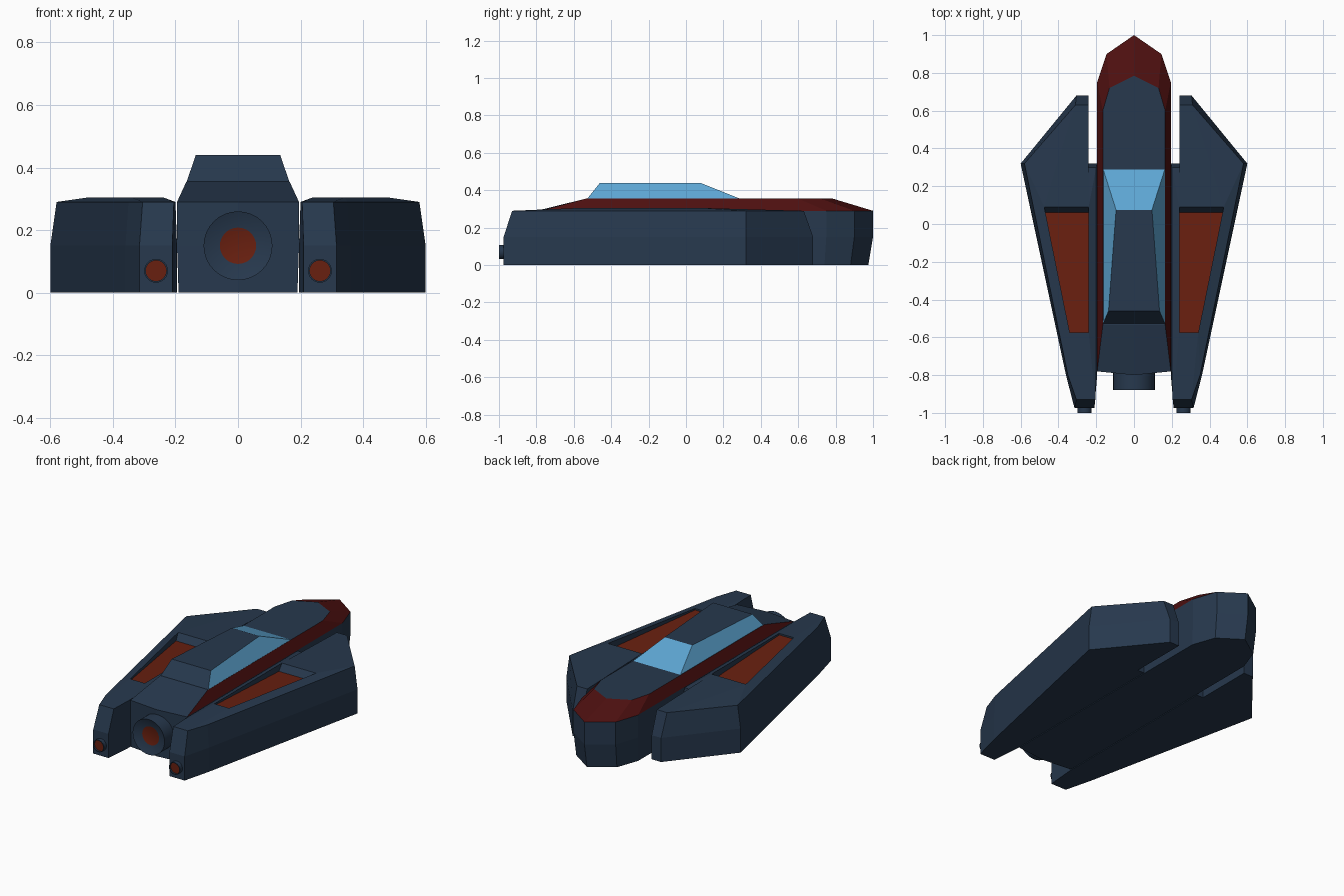
import bpy, bmesh, math
from mathutils import Vector

if "Cube" in bpy.data.objects:
    bpy.data.objects.remove(bpy.data.objects["Cube"])


def material(name, rgb):
    m = bpy.data.materials.new(name)
    m.diffuse_color = (*rgb, 1)
    m.use_nodes = True
    m.node_tree.nodes["Principled BSDF"].inputs["Base Color"].default_value = m.diffuse_color
    return m


NAVY = material("navy_paint", (0.02, 0.04, 0.075))
MAROON = material("maroon_paint", (0.075, 0.005, 0.005))
RUST = material("rust_red", (0.14, 0.014, 0.005))
GLASS = material("blue_glass", (0.11, 0.38, 0.65))


def finish(name, bm, mats, mirror=False):
    bmesh.ops.recalc_face_normals(bm, faces=bm.faces[:])
    mesh = bpy.data.meshes.new(name)
    bm.to_mesh(mesh)
    bm.free()
    for m in mats:
        mesh.materials.append(m)
    ob = bpy.data.objects.new(name, mesh)
    bpy.context.collection.objects.link(ob)
    if mirror:
        ob.modifiers.new("mirror", "MIRROR")
    return ob


def ring(bm, outline, z):
    return [bm.verts.new((x, y, z)) for x, y in outline]


def bridge(bm, a, b, mat=lambda i: 0):
    n = len(a)
    for i in range(n):
        j = (i + 1) % n
        bm.faces.new((a[i], a[j], b[j], b[i])).material_index = mat(i)


def symmetric(half):
    # half outline runs from the nose (x=0) to the tail (x=0)
    return half + [(-x, y) for x, y in half[-2:0:-1]]


# fuselage: lower hull, red shoulder band, flat deck
bm = bmesh.new()
side = symmetric([(0, 1), (.145, .9), (.195, .75), (.195, -.78), (0, -.8)])
keel = symmetric([(0, .975), (.14, .88), (.19, .74), (.19, -.78), (0, -.8)])
deck = symmetric([(0, .785), (.13, .72), (.165, .6), (.165, -.535), (0, -.535)])
rings = [ring(bm, o, z) for o, z in ((keel, 0), (side, .15), (side, .29), (deck, .355))]
bm.faces.new(rings[0])
bridge(bm, rings[0], rings[1])
bridge(bm, rings[1], rings[2])
bridge(bm, rings[2], rings[3], lambda i: 0 if i in (3, 4) else 1)
bm.faces.new(rings[3])
finish("fuselage", bm, [NAVY, MAROON])

# canopy: glass front and sides, painted roof and back
bm = bmesh.new()
low = ring(bm, [(-.165, .295), (.165, .295), (.165, -.53), (-.165, -.53)], .352)
high = ring(bm, [(-.095, .075), (.095, .075), (.135, -.46), (-.135, -.46)], .44)
bridge(bm, low, high, lambda i: 0 if i == 2 else 1)
bm.faces.new(high)
bm.faces.new(low)
finish("canopy", bm, [NAVY, GLASS])

# wing pods with a sunken red panel in the top
bm = bmesh.new()
wall = [(.24, .32), (.24, .68), (.305, .68), (.6, .32), (.36, -.8),
        (.315, -.975), (.21, -.975), (.195, -.8), (.195, .32)]
edge = [(.24, .30), (.24, .63), (.31, .63), (.58, .32), (.35, -.8),
        (.305, -.93), (.205, -.93), (.2, -.78), (.2, .30)]
a, b, c = ring(bm, wall, 0), ring(bm, wall, .15), ring(bm, edge, .29)
bm.faces.new(a)
bridge(bm, a, b)
bridge(bm, b, c)
rim = ring(bm, [(.24, .09), (.475, .09), (.34, -.575), (.24, -.575)], .305)
nearest = [0, 0, 1, 1, 2, 2, 3, 3, 0]
for i in range(9):
    j = (i + 1) % 9
    p, q = nearest[i], nearest[j]
    corner = [rim[q]] if p == q else [rim[q], rim[p]]
    bm.faces.new([c[i], c[j]] + corner)
floor = ring(bm, [(.24, .06), (.469, .06), (.34, -.575), (.24, -.575)], .265)
for v in floor[2:]:
    v.co.z = .295
bridge(bm, rim, floor)
bm.faces.new(floor).material_index = 1
finish("wing_pods", bm, [NAVY, RUST], mirror=True)


def nozzle(name, x, z, profile, glow_mat, segments, mirror=False):
    # lathe (radius, y) profile around the y axis, closed by a glowing disc
    bm = bmesh.new()
    loops = []
    for r, y in profile:
        loops.append([bm.verts.new(Vector((x + r * math.cos(t), y, z + r * math.sin(t))))
                      for t in (2 * math.pi * k / segments for k in range(segments))])
    for p, q in zip(loops, loops[1:]):
        bridge(bm, p, q)
    bm.faces.new(loops[0])
    bm.faces.new(loops[-1]).material_index = 1
    ob = finish(name, bm, [NAVY, glow_mat], mirror)
    bpy.context.view_layer.objects.active = ob
    ob.select_set(True)
    bpy.ops.object.shade_smooth_by_angle(angle=math.radians(30))
    ob.select_set(False)


# main engine and the two small pod thrusters
nozzle("main_engine", 0, .15, [(.11, -.78), (.11, -.88), (.058, -.86)], RUST, 32)
nozzle("pod_thrusters", .262, .07,
       [(.038, -.96), (.038, -1), (.033, -1), (.033, -.99)], RUST, 24, mirror=True)
